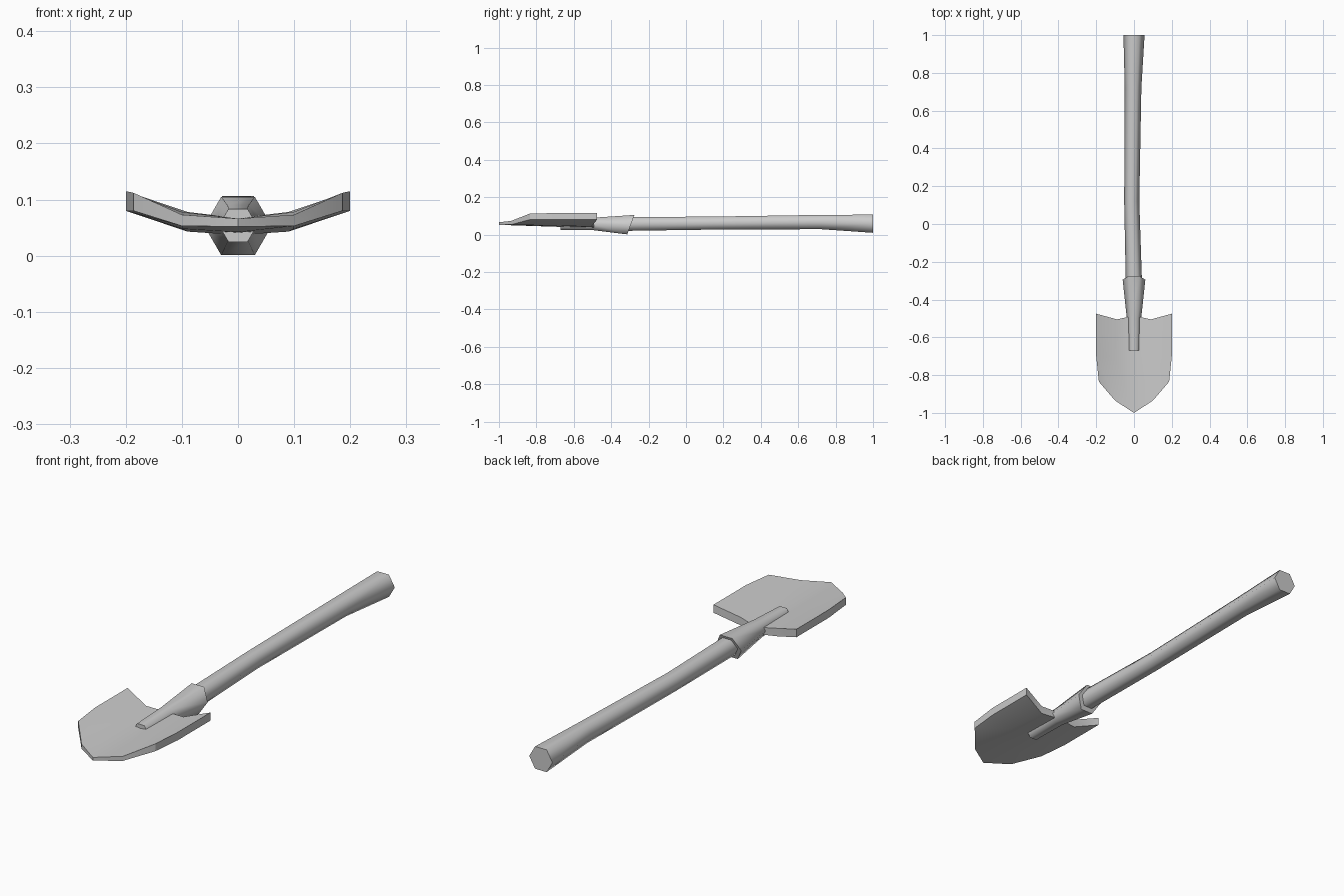
import bpy, bmesh
from math import cos, sin, pi, radians

if "Cube" in bpy.data.objects:
    bpy.data.objects.remove(bpy.data.objects["Cube"])

grey = bpy.data.materials.new("plain_grey")
grey.use_nodes = True
tint = (0.6, 0.6, 0.6, 1)
grey.diffuse_color = tint
grey.node_tree.nodes["Principled BSDF"].inputs["Base Color"].default_value = tint


def finish(name, bm, angle):
    bmesh.ops.recalc_face_normals(bm, faces=bm.faces)
    mesh = bpy.data.meshes.new(name)
    bm.to_mesh(mesh)
    bm.free()
    mesh.materials.append(grey)
    ob = bpy.data.objects.new(name, mesh)
    bpy.context.collection.objects.link(ob)
    bpy.ops.object.select_all(action="DESELECT")
    ob.select_set(True)
    bpy.context.view_layer.objects.active = ob
    bpy.ops.object.shade_smooth_by_angle(angle=radians(angle))


def hex_loft(name, sections):
    """Loft hexagons given as (y, centre x, centre z, radius, slant of y)."""
    bm = bmesh.new()
    rings = []
    for y, cx, cz, r, slant in sections:
        rings.append([bm.verts.new((cx + r * cos(k * pi / 3),
                                    y + slant * sin(k * pi / 3),
                                    cz + r * sin(k * pi / 3))) for k in range(6)])
    for a, b in zip(rings, rings[1:]):
        for k in range(6):
            n = (k + 1) % 6
            bm.faces.new((a[k], a[n], b[n], b[k]))
    bm.faces.new(rings[0])
    bm.faces.new(rings[-1])
    finish(name, bm, 65)


# Wooden shaft with a gentle bow and a flared grip
hex_loft("handle", [(-0.33, 0, 0.057, 0.043, 0),
                    (0.12, -0.012, 0.061, 0.040, 0),
                    (0.72, -0.005, 0.067, 0.044, 0),
                    (1.0, 0, 0.058, 0.056, 0)])

# Tapering socket, slanted at its open end
hex_loft("socket", [(-0.295, 0, 0.053, 0.060, 0.022),
                    (-0.50, 0, 0.057, 0.038, 0),
                    (-0.67, 0, 0.054, 0.034, 0)])

# Dished blade: half-width columns, each as (x, top z, bottom z) per row
rows = [  # (y, top z, bottom z) at centre, middle and edge columns
    [(0, -0.485, 0.067, 0.037), (0.09, -0.505, 0.078, 0.043), (0.2, -0.475, 0.115, 0.08)],
    [(0, -0.70, 0.066, 0.042), (0.1, -0.70, 0.078, 0.048), (0.2, -0.70, 0.115, 0.08)],
    [(0, -1.0, 0.066, 0.052), (0.1, -0.935, 0.073, 0.053), (0.186, -0.835, 0.112, 0.08)],
]
bm = bmesh.new()
top, low = [], []
for row in rows:
    full = [(-x, y, t, b) for x, y, t, b in row[:0:-1]] + row
    top.append([bm.verts.new((x, y, t)) for x, y, t, b in full])
    low.append([bm.verts.new((x, y, b)) for x, y, t, b in full])
for grid in (top, low):
    for i in range(2):
        for j in range(4):
            bm.faces.new((grid[i][j], grid[i][j + 1], grid[i + 1][j + 1], grid[i + 1][j]))


def rim(g):
    return g[0] + [g[1][4]] + g[2][::-1] + [g[1][0]]


a, b = rim(top), rim(low)
for k in range(len(a)):
    n = (k + 1) % len(a)
    bm.faces.new((a[k], a[n], b[n], b[k]))
finish("blade", bm, 30)
